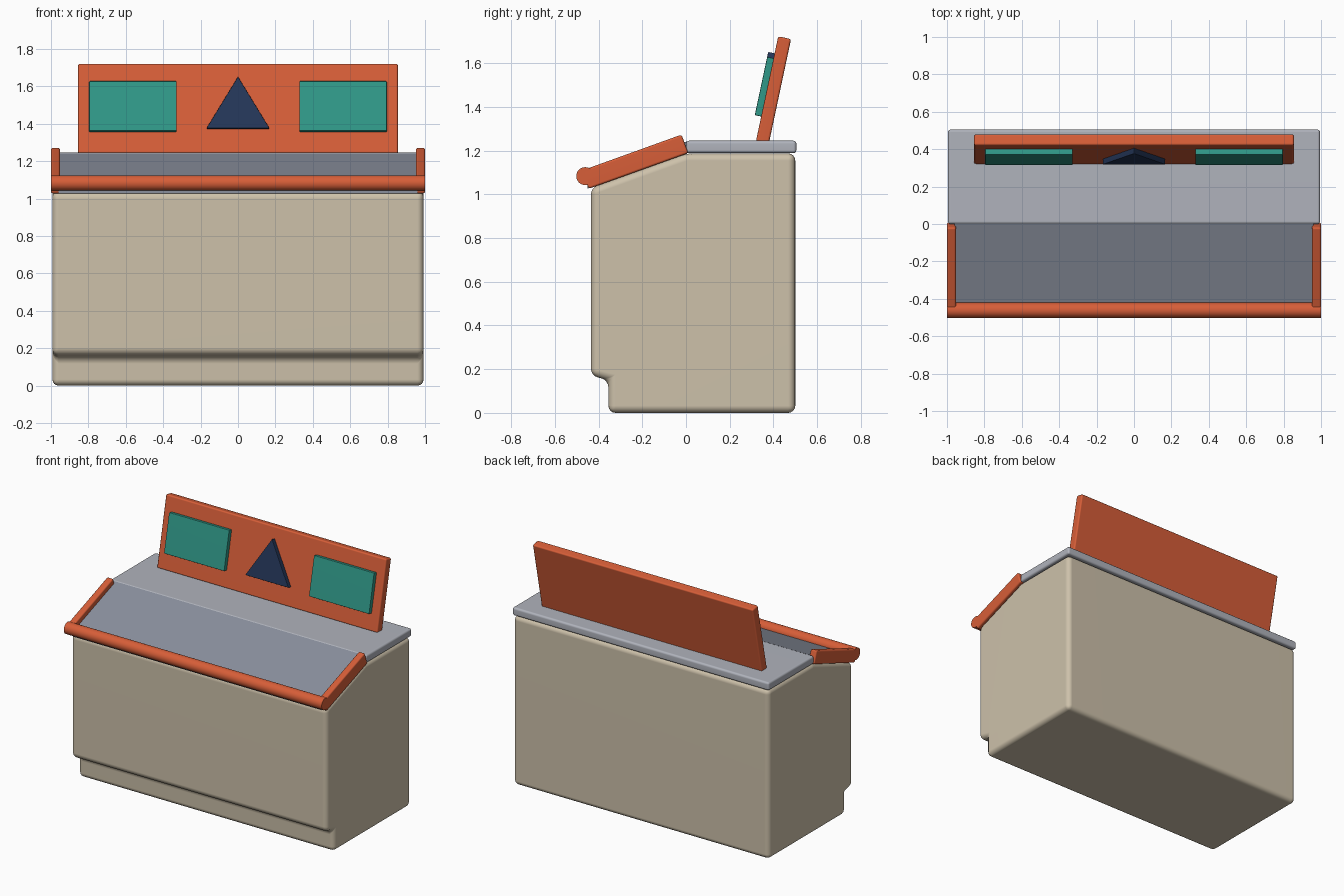
import bpy, bmesh, math
from mathutils import Matrix, Vector

cube = bpy.data.objects.get("Cube")
if cube:
    bpy.data.objects.remove(cube, do_unlink=True)


def material(name, hex_code):
    srgb = [int(hex_code[i:i + 2], 16) / 255 for i in (0, 2, 4)]
    rgba = [((c + 0.055) / 1.055) ** 2.4 for c in srgb] + [1]
    m = bpy.data.materials.new(name)
    m.use_nodes = True
    m.diffuse_color = rgba
    m.node_tree.nodes["Principled BSDF"].inputs["Base Color"].default_value = rgba
    return m


cream = material("cream", "cdc1aa")
light_grey = material("light_grey", "b0b3bc")
slate = material("slate_grey", "8a909d")
orange = material("orange", "d75e38")
teal = material("teal", "309888")
navy = material("navy", "243658")


def prism(name, points, depth, mat, bevel, segments=3, matrix=None):
    """Extrude a closed 3D outline along the depth vector and round its edges."""
    bm = bmesh.new()
    face = bm.faces.new([bm.verts.new(p) for p in points])
    ext = bmesh.ops.extrude_face_region(bm, geom=[face])
    moved = [v for v in ext["geom"] if isinstance(v, bmesh.types.BMVert)]
    bmesh.ops.translate(bm, verts=moved, vec=Vector(depth))
    bmesh.ops.recalc_face_normals(bm, faces=bm.faces)
    if bevel:
        bmesh.ops.bevel(bm, geom=bm.edges[:], offset=bevel, segments=segments,
                        profile=0.5, affect='EDGES', clamp_overlap=True)
    if matrix:
        bm.transform(matrix)
    bmesh.ops.recalc_face_normals(bm, faces=bm.faces)
    mesh = bpy.data.meshes.new(name)
    bm.to_mesh(mesh)
    bm.free()
    mesh.materials.append(mat)
    obj = bpy.data.objects.new(name, mesh)
    bpy.context.collection.objects.link(obj)
    bpy.ops.object.select_all(action='DESELECT')
    obj.select_set(True)
    bpy.context.view_layer.objects.active = obj
    bpy.ops.object.shade_smooth_by_angle(angle=math.radians(35))
    obj.modifiers.new("weighted_normals", 'WEIGHTED_NORMAL').keep_sharp = True
    return obj


def side_profile(name, yz, x0, x1, mat, bevel, segments=3, matrix=None):
    return prism(name, [(x0, y, z) for y, z in yz], (x1 - x0, 0, 0),
                 mat, bevel, segments, matrix)


# Cabinet with toe kick and sloping front top
side_profile("cabinet_body",
             [(0.5, 0), (0.5, 1.187), (0, 1.187), (-0.435, 1.03),
              (-0.435, 0.17), (-0.355, 0.15), (-0.355, 0)],
             -0.992, 0.992, cream, 0.033, 4)

# Flat counter and sloping panel
side_profile("counter_top", [(0, 1.188), (0.505, 1.188), (0.505, 1.245), (0, 1.245)],
             -0.995, 0.995, light_grey, 0.014)
side_profile("sloping_panel", [(0.004, 1.185), (0.004, 1.242), (-0.45, 1.078), (-0.45, 1.026)],
             -0.96, 0.96, slate, 0)

# Side rails and round front bar
for name, s in (("left_rail", 1), ("right_rail", -1)):
    side_profile(name, [(-0.02, 1.273), (0.01, 1.188), (-0.445, 1.025), (-0.478, 1.108)],
                 s * 0.952, s * 1.0, orange, 0.01)
circle = [(-0.461 + 0.041 * math.cos(a), 1.083 + 0.041 * math.sin(a))
          for a in (math.tau * i / 32 for i in range(32))]
side_profile("front_bar", circle, -1, 1, orange, 0)

# Leaning sign board, built upright and then tilted back
tilt = Matrix.Translation((0, 0.32, 1.243)) @ Matrix.Rotation(math.radians(-12), 4, 'X')
side_profile("sign_board", [(0, 0), (0.06, 0), (0.06, 0.49), (0, 0.49)],
             -0.855, 0.855, orange, 0.01, 3, tilt)

# Raised shapes on the sign
for name, s in (("left_sign_plate", 1), ("right_sign_plate", -1)):
    side_profile(name, [(-0.03, 0.115), (0.002, 0.115), (0.002, 0.388), (-0.03, 0.388)],
                 s * 0.328, s * 0.796, teal, 0.005, 2, tilt)
prism("sign_triangle", [(-0.168, -0.03, 0.131), (0.168, -0.03, 0.131), (0, -0.03, 0.412)],
      (0, 0.032, 0), navy, 0.003, 2, tilt)
